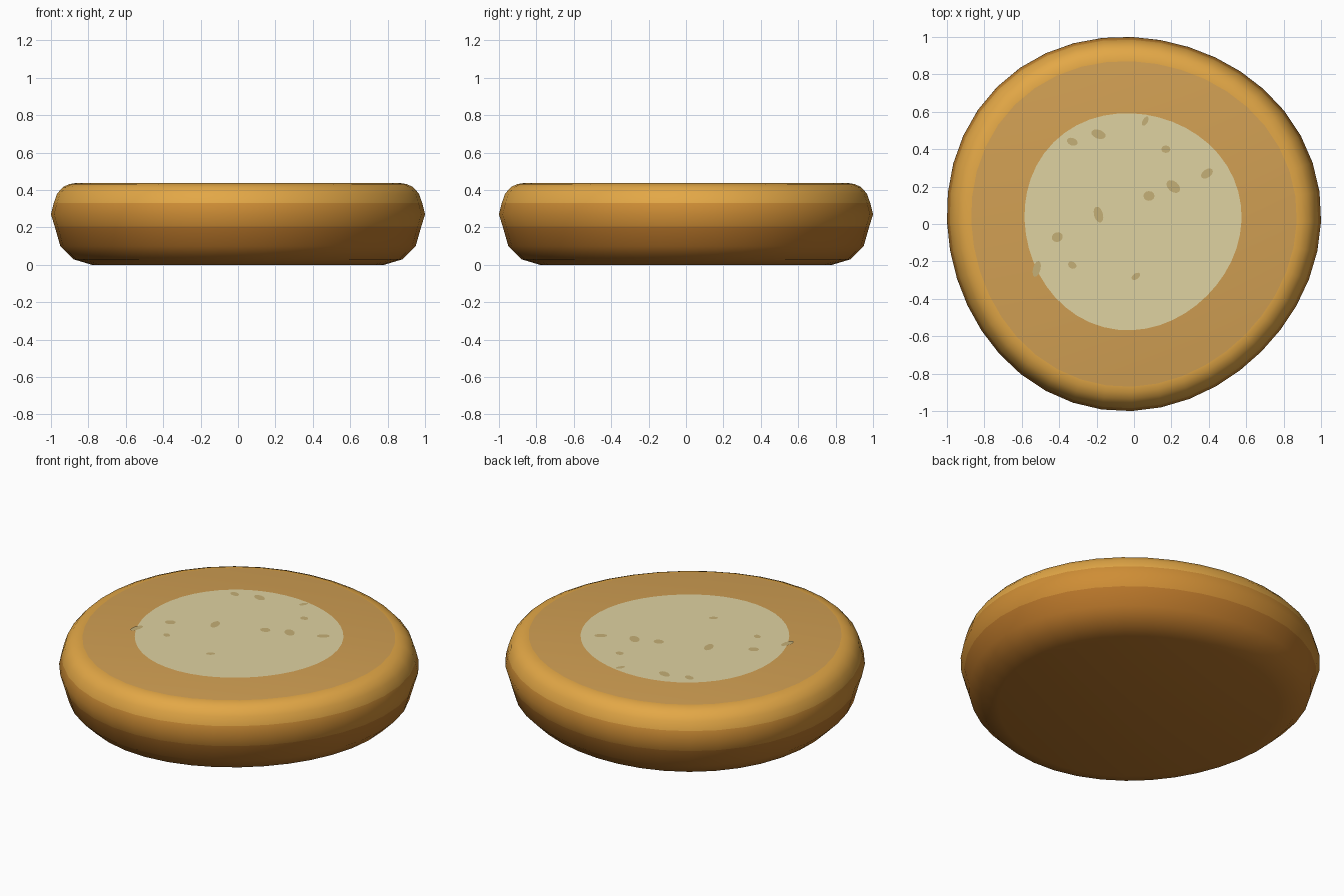
import bpy, bmesh, math

if "Cube" in bpy.data.objects:
    bpy.data.objects.remove(bpy.data.objects["Cube"])

WOBBLE = 0.018  # slight hand-shaped, three-lobed outline


def material(name, rgb):
    m = bpy.data.materials.new(name)
    m.diffuse_color = [(c / 255) ** 2.2 for c in rgb] + [1]
    m.use_nodes = True
    m.node_tree.nodes["Principled BSDF"].inputs["Base Color"].default_value = m.diffuse_color
    return m


def outline(r, angle):
    """Point on the wobbly outline, recentred on the origin."""
    k = r * (1 + WOBBLE * math.cos(3 * angle - math.pi / 4))
    shift = r * WOBBLE * math.sqrt(0.5)
    return k * math.cos(angle) - shift, k * math.sin(angle) + shift


def lathe(name, profile, bands, segments=40, centre=(0, 0), smooth=True):
    """Spin (radius, z) points; bands holds one material per profile step."""
    mesh = bpy.data.meshes.new(name)
    mats = list(dict.fromkeys(bands))
    for m in mats:
        mesh.materials.append(m)
    bm = bmesh.new()
    rings = []
    for r, z in profile:
        ring = []
        for i in range(segments if r > 0 else 1):
            x, y = outline(r, 2 * math.pi * i / segments)
            ring.append(bm.verts.new((centre[0] + x, centre[1] + y, z)))
        rings.append(ring)
    for low, high, m in zip(rings, rings[1:], bands):
        for i in range(segments):
            j = i + 1
            corners = [low[i % len(low)], low[j % len(low)],
                       high[j % len(high)], high[i % len(high)]]
            f = bm.faces.new(list(dict.fromkeys(corners)))
            f.material_index = mats.index(m)
            f.smooth = smooth
    bm.to_mesh(mesh)
    bm.free()
    ob = bpy.data.objects.new(name, mesh)
    bpy.context.collection.objects.link(ob)
    return ob


dark = material("dark_crust", (184, 118, 46))
mid = material("mid_crust", (205, 140, 56))
light = material("light_crust", (226, 166, 72))
tan = material("cut_face", (208, 158, 84))
cream = material("cream", (222, 209, 160))
seed_colour = material("seed", (196, 174, 118))

# Rounded crust with a flat top
lathe("crust",
      [(0, 0), (0.78, 0), (0.88, 0.03), (0.95, 0.10), (0.98, 0.205), (1.0, 0.27),
       (0.985, 0.33), (0.968, 0.38), (0.935, 0.417), (0.90, 0.432), (0.87, 0.437), (0, 0.437)],
      [dark] * 4 + [mid] * 2 + [light] * 4 + [tan])

# Pale filling spread on the top
lathe("filling", [(0.58, 0.439), (0, 0.439)], [cream],
      segments=48, centre=(-0.005, 0.012), smooth=False)

# Flat seeds: x, y, half length, half width, turn in degrees
seeds = [(-0.33, 0.44, .030, .020, -20), (-0.19, 0.48, .040, .024, -20),
         (0.06, 0.55, .028, .014, 60), (0.17, 0.40, .024, .020, 0),
         (0.39, 0.27, .036, .022, 35), (0.21, 0.20, .042, .028, -40),
         (0.08, 0.15, .030, .026, 0), (-0.19, 0.05, .044, .024, 105),
         (-0.41, -0.07, .030, .026, 20), (-0.33, -0.22, .024, .018, -30),
         (-0.52, -0.24, .044, .020, 75), (0.01, -0.28, .026, .016, 35)]
for n, (x, y, a, b, turn) in enumerate(seeds, 1):
    bpy.ops.mesh.primitive_circle_add(vertices=12, radius=1, fill_type='NGON',
                                      location=(x, y, 0.441),
                                      rotation=(0, 0, math.radians(turn)))
    ob = bpy.context.object
    ob.name = f"seed_{n:02d}"
    ob.scale = (a, b, 1)
    ob.data.materials.append(seed_colour)
